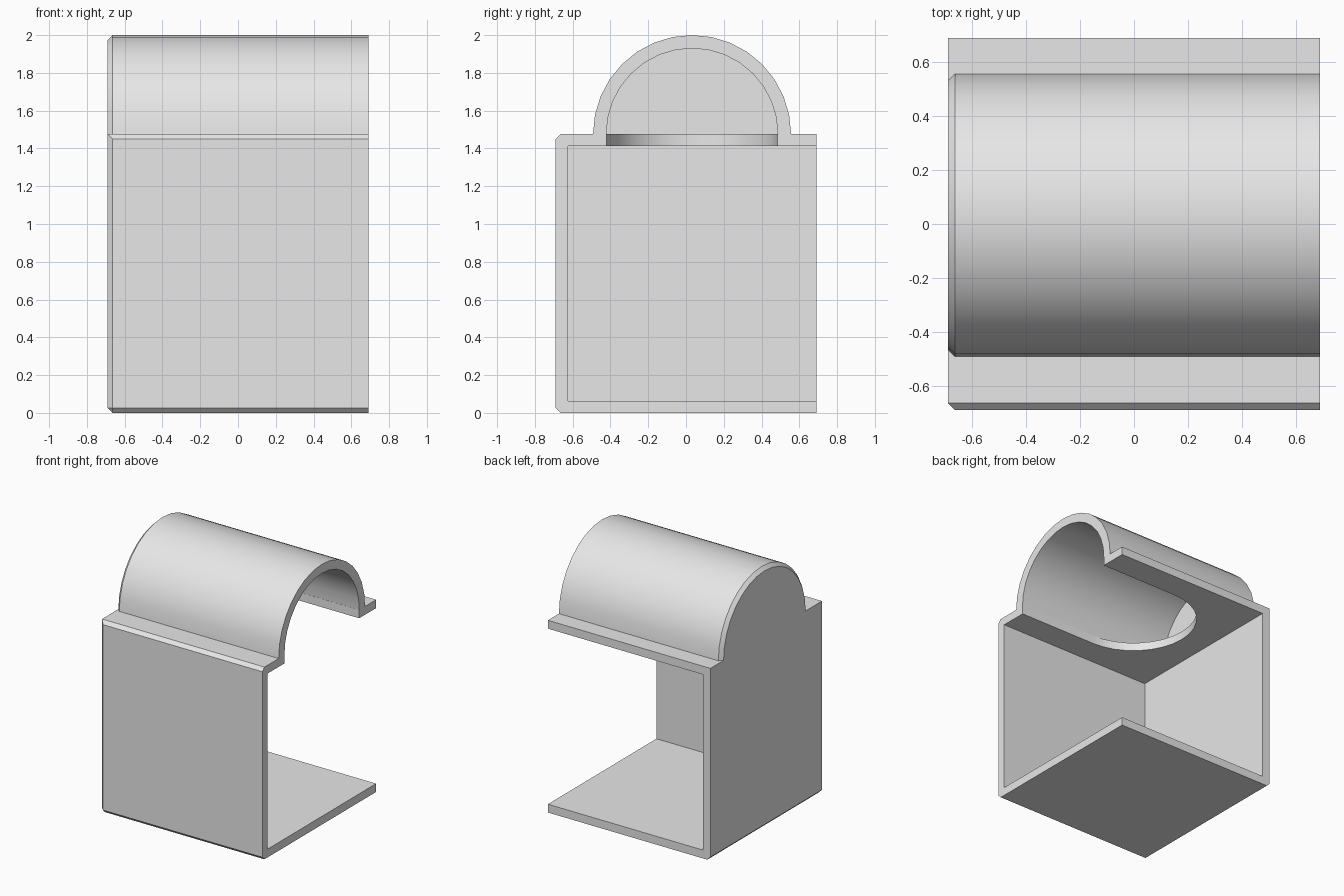
import bpy, bmesh, math
from mathutils import Vector

cube = bpy.data.objects.get("Cube")
if cube:
    bpy.data.objects.remove(cube, do_unlink=True)

HALF, TOP, WALL, CHAMFER = 0.69, 1.476, 0.064, 0.026
R_OUT, R_IN, CENTRE, STEPS = 0.524, 0.454, 0.032, 16
PAST = 0.85  # cutters run out past the open sides

grey = bpy.data.materials.new("plain grey")
grey.use_nodes = True
grey.diffuse_color = (0.8, 0.8, 0.8, 1)
grey.node_tree.nodes["Principled BSDF"].inputs["Base Color"].default_value = (0.8, 0.8, 0.8, 1)


def finish(bm, name):
    bmesh.ops.recalc_face_normals(bm, faces=bm.faces)
    mesh = bpy.data.meshes.new(name)
    bm.to_mesh(mesh)
    bm.free()
    mesh.materials.append(grey)
    obj = bpy.data.objects.new(name, mesh)
    bpy.context.collection.objects.link(obj)
    return obj


def box(low, high):
    bm = bmesh.new()
    bmesh.ops.create_cube(bm, size=1)
    for v in bm.verts:
        v.co = Vector(h if c > 0 else l for c, l, h in zip(v.co, low, high))
    return bm


def loft(sections):
    """Solid through matching closed sections, capped at both ends."""
    bm = bmesh.new()
    rings = [[bm.verts.new(p) for p in s] for s in sections]
    n = len(rings[0])
    for a, b in zip(rings, rings[1:]):
        for i in range(n):
            j = (i + 1) % n
            bm.faces.new((a[i], a[j], b[j], b[i]))
    bm.faces.new(rings[0])
    bm.faces.new(rings[-1])
    return bm


def half_turn(radius):
    angles = [math.pi * i / STEPS for i in range(STEPS + 1)]
    return [(radius * math.cos(a), radius * math.sin(a)) for a in angles]


def arch(x, radius, foot=0):
    pts = [(x, CENTRE + u, TOP + v) for u, v in half_turn(radius)]
    if foot:
        pts += [(x, CENTRE - radius, TOP - foot), (x, CENTRE + radius, TOP - foot)]
    return pts


def slot(z, radius):
    pts = [(CENTRE - v, CENTRE + u, z) for u, v in half_turn(radius)]
    return pts + [(PAST, CENTRE - radius, z), (PAST, CENTRE + radius, z)]


def combine(target, other, operation):
    mod = target.modifiers.new(operation.title(), "BOOLEAN")
    mod.operation, mod.solver, mod.object = operation, "EXACT", other
    bpy.context.view_layer.objects.active = target
    bpy.ops.object.modifier_apply(modifier=mod.name)
    bpy.data.objects.remove(other, do_unlink=True)


# Box body, chamfered round the front and the closed side
bm = box((-HALF, -HALF, 0), (HALF, HALF, TOP))
chamfered = []
for e in bm.edges:
    mid = (e.verts[0].co + e.verts[1].co) / 2
    front, side, base = mid.y < -0.6, mid.x < -0.6, mid.z < 0.1
    if (front and (side or base or mid.z > 1.4)) or (side and base):
        chamfered.append(e)
bmesh.ops.bevel(bm, geom=chamfered, offset=CHAMFER, segments=1, affect="EDGES")
housing = finish(bm, "housing")

# Half-round roof with a chamfered closed end
roof = finish(loft([arch(-HALF, R_OUT - CHAMFER, 0.03),
                    arch(CHAMFER - HALF, R_OUT, 0.03),
                    arch(HALF, R_OUT, 0.03)]), "arched_roof")
combine(housing, roof, "UNION")

# Hollow room, open at the back and at one side
inner = WALL - HALF
room = finish(box((inner, inner, WALL), (PAST, PAST, TOP - WALL)), "room_cutter")
combine(housing, room, "DIFFERENCE")

# Hollow roof, open at the same side
bore = finish(loft([arch(inner, R_IN), arch(PAST, R_IN)]), "roof_cutter")
combine(housing, bore, "DIFFERENCE")

# Round-ended slot joining the room and the roof
opening = finish(loft([slot(TOP - 0.12, R_IN - 0.001), slot(TOP + 0.005, R_IN - 0.001)]), "slot_cutter")
combine(housing, opening, "DIFFERENCE")

bpy.ops.object.select_all(action="DESELECT")
housing.select_set(True)
bpy.context.view_layer.objects.active = housing
bpy.ops.object.shade_smooth_by_angle(angle=math.radians(30))
